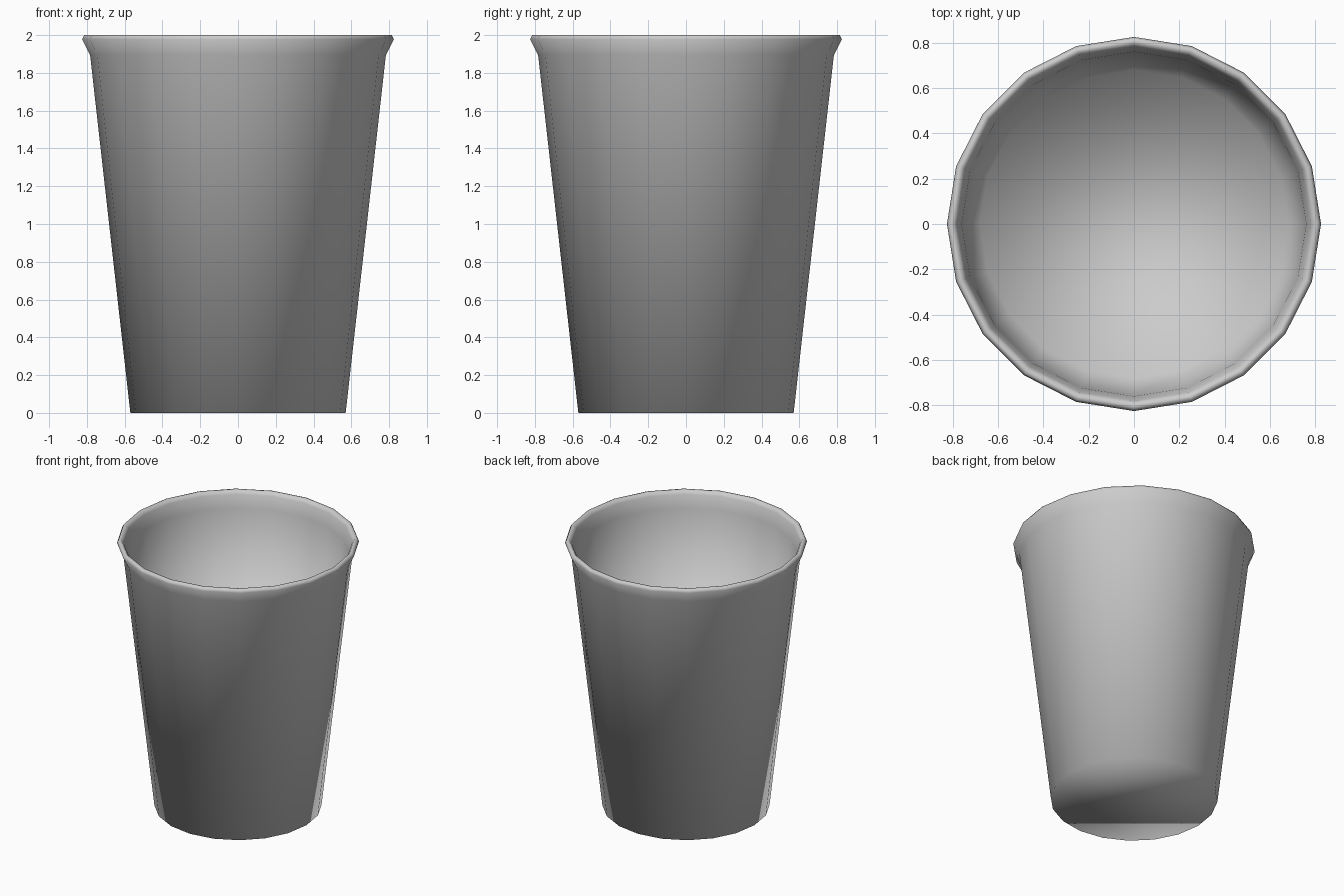
import bpy, bmesh, math

if "Cube" in bpy.data.objects:
    bpy.data.objects.remove(bpy.data.objects["Cube"])

SIDES = 20
# Cup cross-section (radius, height): outer wall, rolled lip, inner wall
profile = [(0.57, 0.0), (0.783, 1.895), (0.825, 1.978), (0.815, 2.0),
           (0.795, 2.0), (0.78, 1.975), (0.76, 1.88), (0.68, 1.15)]

bm = bmesh.new()
rings = []
for r, z in profile:
    rings.append([bm.verts.new((r * math.cos(2 * math.pi * i / SIDES),
                                r * math.sin(2 * math.pi * i / SIDES), z))
                  for i in range(SIDES)])

# Walls and lip
for a, b in zip(rings, rings[1:]):
    for i in range(SIDES):
        j = (i + 1) % SIDES
        bm.faces.new((a[i], a[j], b[j], b[i]))

# Underside and inner floor
bm.faces.new(rings[0][::-1])
bm.faces.new(rings[-1])
bmesh.ops.recalc_face_normals(bm, faces=bm.faces[:])
for f in bm.faces:
    f.smooth = True

mesh = bpy.data.meshes.new("cup")
bm.to_mesh(mesh)
bm.free()
bpy.context.collection.objects.link(bpy.data.objects.new("cup", mesh))
